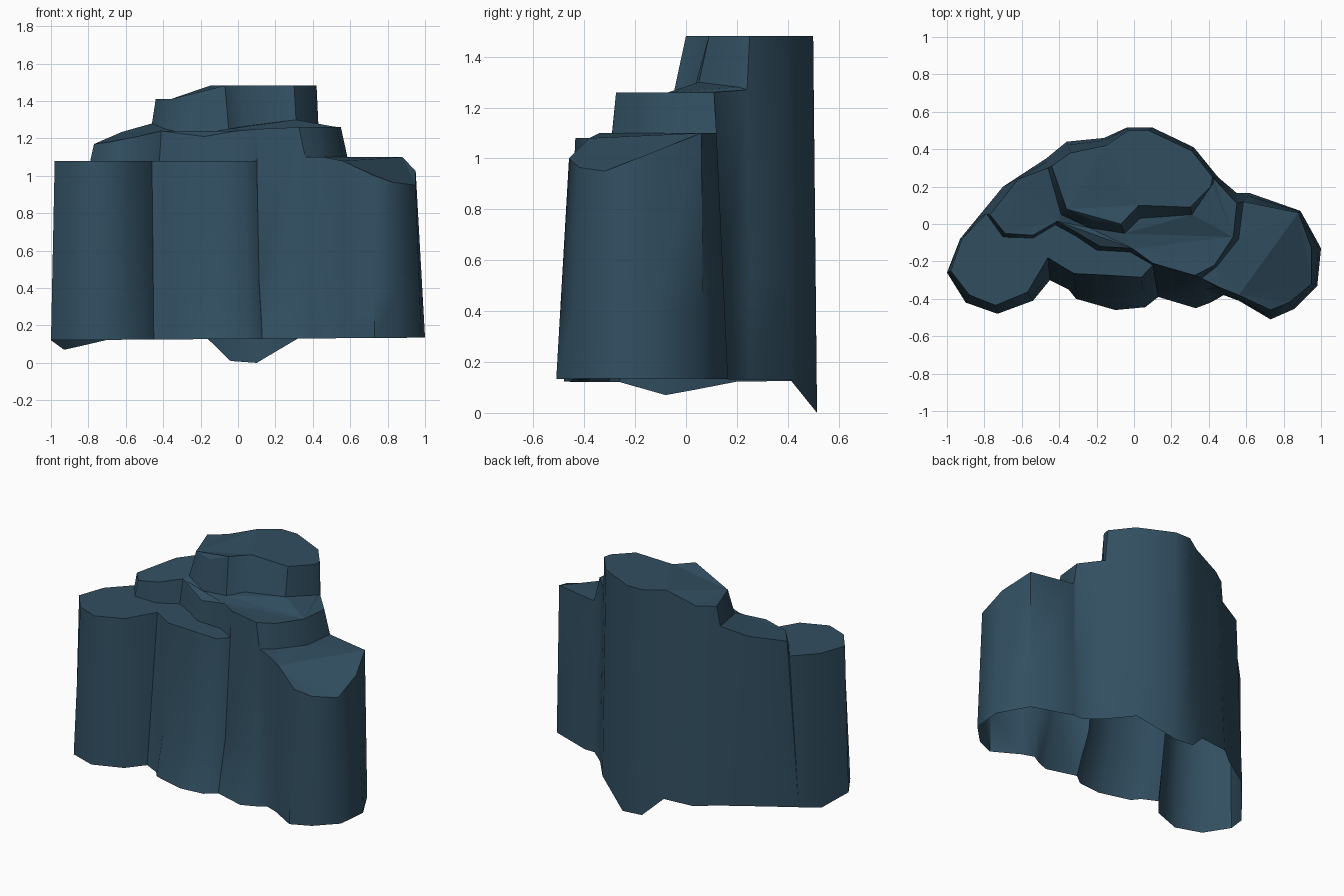
import bpy, bmesh, math

if "Cube" in bpy.data.objects:
    bpy.data.objects.remove(bpy.data.objects["Cube"])

rock = bpy.data.materials.new("slate blue rock")
rock.diffuse_color = (0.031, 0.077, 0.118, 1)
rock.use_nodes = True
rock.node_tree.nodes["Principled BSDF"].inputs["Base Color"].default_value = rock.diffuse_color


def finish(name, bm, smooth):
    bmesh.ops.remove_doubles(bm, verts=bm.verts, dist=0.0005)
    me = bpy.data.meshes.new(name)
    bm.to_mesh(me)
    bm.free()
    me.materials.append(rock)
    ob = bpy.data.objects.new(name, me)
    bpy.context.collection.objects.link(ob)
    if smooth:
        bpy.ops.object.select_all(action='DESELECT')
        bpy.context.view_layer.objects.active = ob
        ob.select_set(True)
        bpy.ops.object.shade_smooth_by_angle(angle=math.radians(50))
    return ob


def loft(name, rows, closed=False):
    """Skin between rows of points, bottom row first."""
    bm = bmesh.new()
    vs = [[bm.verts.new(p) for p in row] for row in rows]
    n = len(rows[0])
    for lo, hi in zip(vs, vs[1:]):
        for i in range(n if closed else n - 1):
            j = (i + 1) % n
            bm.faces.new((lo[i], lo[j], hi[j], hi[i]))
    return finish(name, bm, True)


def cap(name, pts):
    """Flat-shaded top surface, facing up."""
    bm = bmesh.new()
    f = bm.faces.new([bm.verts.new(p) for p in pts])
    f.normal_update()
    if f.normal.z < 0:
        f.normal_flip()
    bmesh.ops.triangulate(bm, faces=[f], ngon_method='EAR_CLIP')
    return finish(name, bm, False)


def level(pts, z):
    return [(x, y, z) for x, y in pts]


# Outer wall columns: base x, y, then rim x, y, z (counter-clockwise)
left_column = [
    (-.93, -.08, -.92, -.08, 1.08), (-1, -.26, -.98, -.25, 1.08),
    (-.9, -.42, -.88, -.38, 1.08), (-.73, -.48, -.74, -.435, 1.08),
    (-.54, -.41, -.57, -.365, 1.08), (-.45, -.3, -.46, -.18, 1.08)]
front_face = [
    (-.35, -.35, -.38, -.23, 1.08), (-.31, -.4, -.32, -.265, 1.08),
    (-.1, -.46, -.12, -.275, 1.08), (.06, -.445, .04, -.285, 1.08),
    (.13, -.39, .1, -.22, 1.08)]
front_step = [(.13, -.39, .1, -.21, 1.25), (.33, -.45, .325, -.275, 1.26)]
right_column = [
    (.41, -.42, .36, -.29, 1.1), (.48, -.38, .46, -.34, 1.1),
    (.56, -.41, .56, -.38, 1.08), (.73, -.51, .73, -.46, 1.0),
    (.855, -.455, .83, -.42, .965), (.98, -.33, .95, -.32, .95),
    (1, -.13, .95, -.13, 1.025), (.89, .07, .88, .06, 1.1),
    (.62, .165, .585, .12, 1.1)]
back_face = [
    (.55, .165, .55, .11, 1.26), (.45, .25, .43, .24, 1.27),
    (.45, .25, .42, .25, 1.482), (.32, .41, .31, .39, 1.482),
    (.1, .515, .08, .5, 1.482), (-.04, .515, -.03, .5, 1.482),
    (-.16, .46, -.15, .42, 1.482), (-.36, .44, -.34, .38, 1.412),
    (-.47, .35, -.44, .31, 1.41), (-.47, .35, -.46, .3, 1.28),
    (-.7, .2, -.62, .24, 1.235), (-.84, .03, -.77, .05, 1.17),
    (-.84, .03, -.79, .055, 1.08)]
columns = left_column + front_face + front_step + right_column + back_face

# Open-bottomed outer wall, with a belly low on the front
dips = {(-.93, -.08): .07, (-.84, .03): .09, (.1, .515): 0, (-.04, .515): .01}
base, belly, rim = [], [], []
for bx, by, tx, ty, tz in columns:
    bz = dips.get((bx, by), .128 + .007 * bx)
    s = .55 if by < -.3 and -.4 < bx < .5 else .3
    base.append((bx, by, bz))
    belly.append((bx + (tx - bx) * s, by + (ty - by) * s, bz + (tz - bz) * .3))
    rim.append((tx, ty, tz))
loft("cliff_wall", [base, belly, rim], closed=True)


def rim_of(cols):
    return [c[2:] for c in cols]


# Risers of the middle tier
left_foot = level([(-.79, .055), (-.7, -.07), (-.54, -.075), (-.42, -.005),
                   (-.31, -.065), (-.2, -.14), (-.02, -.15), (.1, -.22)], 1.08)
left_edge = [(-.77, .05, 1.17), (-.69, -.05, 1.18), (-.54, -.06, 1.21),
             (-.41, .015, 1.24), (-.31, -.05, 1.2), (-.18, -.12, 1.21),
             (-.01, -.13, 1.24), (.1, -.21, 1.25)]
right_foot = level([(.36, -.29), (.44, -.23), (.56, -.08), (.585, .12)], 1.1)
right_edge = level([(.325, -.275), (.43, -.22), (.53, -.07), (.55, .11)], 1.26)
loft("middle_riser_left", [left_foot, left_edge])
loft("middle_riser_right", [right_foot, right_edge])

# Riser of the summit; its top slopes up from a low left shoulder
summit_foot = [(-.46, .3, 1.28), (-.39, .05, 1.25), (-.24, -.02, 1.22),
               (-.05, -.05, 1.25), (.03, .03, 1.265), (.31, .05, 1.3),
               (.42, .21, 1.28), (.43, .24, 1.27)]
summit_edge = [(x, y, min(1.482, max(1.41, 1.41 + .45 * (x + .23 + .3 * y))))
               for x, y in [(-.44, .31), (-.36, .08), (-.22, .02), (-.07, 0),
                            (.025, .1), (.3, .09), (.41, .2), (.42, .25)]]
loft("summit_riser", [summit_foot, summit_edge])

# Top surfaces
cap("front_left_ledge", rim_of(left_column + front_face) + left_foot[-2::-1])
cap("right_ledge", rim_of(right_column) + right_foot[2:0:-1])
cap("left_block_top", left_edge[:4] + rim_of(back_face[9:11]))
cap("middle_top", left_edge[3:] + right_edge + summit_foot[::-1])
cap("summit_top", summit_edge + rim_of(back_face[3:8]))
